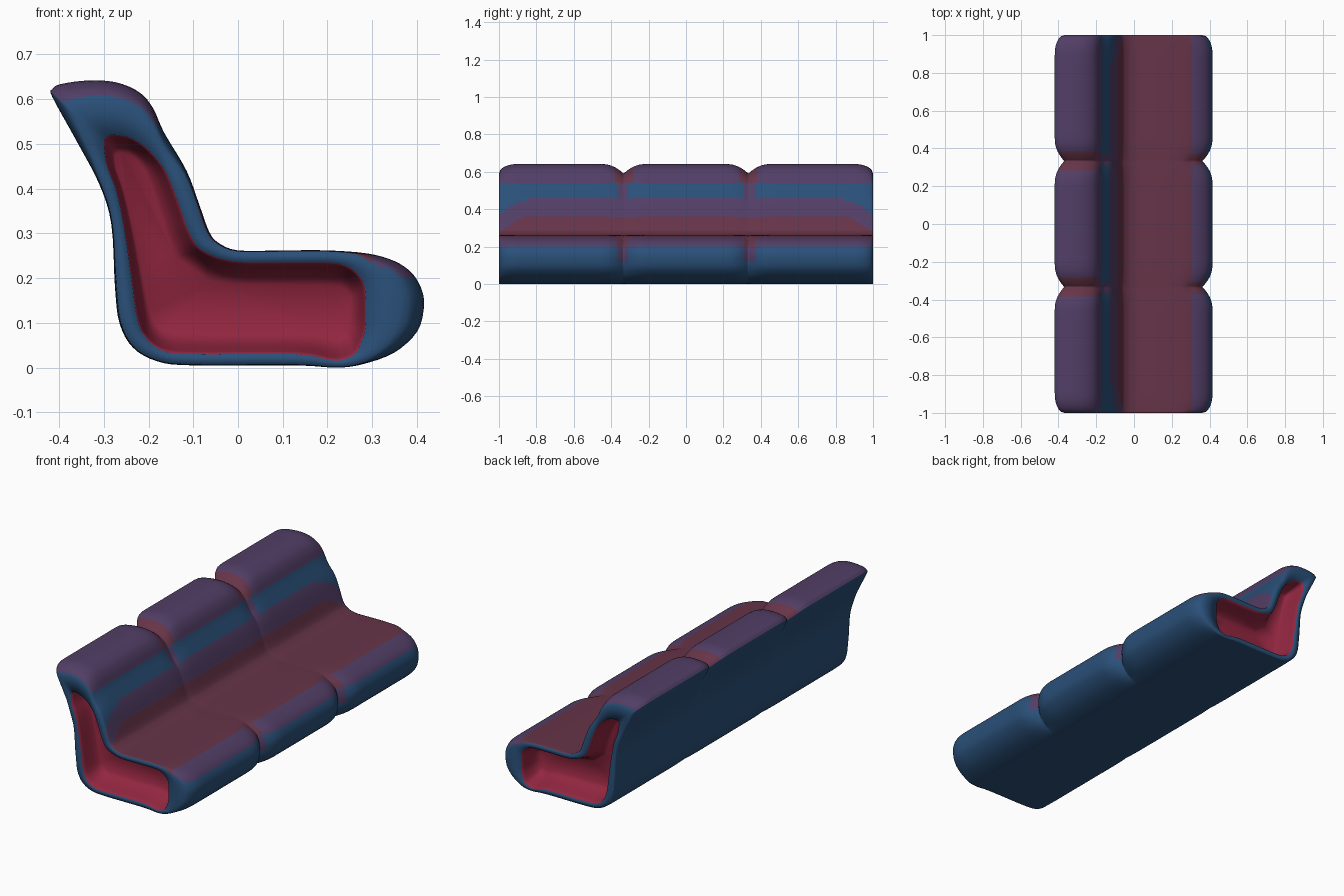
import bpy, bmesh, math
from mathutils import Vector

if "Cube" in bpy.data.objects:
    bpy.data.objects.remove(bpy.data.objects["Cube"])


def lin(v):
    v /= 255
    return v / 12.92 if v < 0.04045 else ((v + 0.055) / 1.055) ** 2.4


def material(name, r, g, b):
    m = bpy.data.materials.new(name)
    m.diffuse_color = (lin(r), lin(g), lin(b), 1)
    m.use_nodes = True
    m.node_tree.nodes["Principled BSDF"].inputs["Base Color"].default_value = m.diffuse_color
    return m


BLUE, PURPLE, MAROON, RED = range(4)
mats = [material("navy blue", 42, 80, 121), material("plum purple", 82, 62, 102),
        material("maroon", 102, 52, 72), material("crimson", 146, 38, 64)]

# Side profile: outer x, z paired with the matching point of the end recess x, z
PAIRS = [
    (-.415, .605, -.299, .495), (-.415, .622, -.297, .512), (-.395, .634, -.285, .520),
    (-.33, .642, -.265, .519), (-.27, .637, -.24, .513), (-.22, .615, -.21, .495),
    (-.19, .58, -.185, .47), (-.165, .525, -.163, .44), (-.115, .44, -.145, .40),
    (-.085, .36, -.125, .345), (-.065, .305, -.108, .30), (-.045, .28, -.08, .262),
    (0, .262, -.01, .237), (.1, .262, .1, .235), (.2, .262, .2, .235),
    (.29, .255, .24, .228), (.35, .238, .265, .212), (.39, .21, .28, .19),
    (.412, .17, .285, .16), (.415, .13, .286, .125), (.40, .08, .283, .08),
    (.35, .034, .265, .035), (.28, .008, .24, .02), (.22, 0, .21, .016),
    (.13, .005, .13, .03), (-.1, .005, -.1, .03), (-.18, .014, -.165, .037),
    (-.235, .045, -.205, .065), (-.265, .1, -.225, .11), (-.275, .18, -.238, .2),
    (-.283, .32, -.252, .3), (-.31, .41, -.27, .39), (-.36, .505, -.292, .45)]


def smooth_closed(pts, steps):
    """Catmull-Rom through a closed list of 4D points."""
    out, n = [], len(pts)
    for i in range(n):
        a, b, c, d = (Vector(pts[(i + k) % n]) for k in (-1, 0, 1, 2))
        for s in range(steps):
            t = s / steps
            out.append(0.5 * (2 * b + (c - a) * t + (2 * a - 5 * b + 4 * c - d) * t ** 2
                              + (3 * b - a - 3 * c + d) * t ** 3))
    return out


prof = smooth_closed(PAIRS, 4)
outer = [Vector((p[0], p[1])) for p in prof]
pocket = [Vector((p[2], p[3])) for p in prof]


def pinched(f):
    """Outer profile drawn in where the padding is thick (top and front)."""
    ring = []
    for o, p in zip(outer, pocket):
        t = min(1, max(0, ((o - p).length - 0.03) / 0.05))
        w = 0.08 + 0.34 * t * t * (3 - 2 * t)
        ring.append(o.lerp(p, w * f))
    return ring


SPINE = [Vector((-.25, .44)), Vector((-.17, .14)), Vector((.22, .13))]


def shrunk(k):
    """Recess outline pulled towards the middle of the L shape."""
    ring = []
    for p in pocket:
        best = None
        for a, b in zip(SPINE, SPINE[1:]):
            t = min(1, max(0, (p - a).dot(b - a) / (b - a).length_squared))
            q = a + (b - a) * t
            if best is None or (q - p).length < (best - p).length:
                best = q
        ring.append(p.lerp(best, k))
    return ring


# Stations along the length: rounded ends and two pinched seams
near = [0, .006, .014, .024, .036, .05, .068, .09, .12]
ys = set()
for e in (-1, -1 / 3, 1 / 3, 1):
    for d in near:
        for s in (-1, 1):
            if abs(e + s * d) <= 1.00001:
                ys.add(round(e + s * d, 4))
for c in (-2 / 3, 0, 2 / 3):
    for k in range(-4, 5):
        ys.add(round(c + k * 0.045, 4))
ys = sorted(ys)


def seam_dist(y):
    return abs(abs(y) - 1 / 3)


def pinch_amount(y):
    e, s = 1 - abs(y), seam_dist(y)
    u = max(0, 1 - e / 0.1)
    end = 1 - math.sqrt(max(0, 1 - u * u))
    seam = max(0, 1 - s / 0.12) ** 2.2
    return max(end, seam)


bm = bmesh.new()


def add_ring(pts, y):
    return [bm.verts.new((p.x, y, p.y)) for p in pts]


def bridge(a, b):
    n = len(a)
    return [bm.faces.new((a[i], a[(i + 1) % n], b[(i + 1) % n], b[i])) for i in range(n)]


# Padded body
rings = [add_ring(pinched(pinch_amount(y)), y) for y in ys]
body = []
for a, b in zip(rings, rings[1:]):
    body += bridge(a, b)

# Rim and dished recess on both ends
recess = []
for ring, side in ((rings[0], -1), (rings[-1], 1)):
    lip = add_ring(pocket, side)
    bridge(ring, lip)
    last = lip
    for k, depth in ((.06, .02), (.13, .05), (.22, .08), (.34, .105), (.5, .118)):
        nxt = add_ring(shrunk(k), side * (1 - depth))
        recess += bridge(last, nxt)
        last = nxt
    recess.append(bm.faces.new(last))

bmesh.ops.recalc_face_normals(bm, faces=bm.faces[:])
bm.normal_update()


def body_colour(f):
    c, n = f.calc_center_median(), f.normal
    x, y, z = c
    d = seam_dist(y)
    fade = max(0, abs(y) - 0.8) / 0.2
    if n.z > 0.35 and z > 0.54:                      # top of the backrest
        return MAROON if d < 0.045 else PURPLE
    if x > -0.2 and z > 0.2 and n.z > 0.15:          # seat and front of backrest
        if x < 0.3 and z < 0.365 - 0.09 * fade ** 2:
            return MAROON
        if x < 0.3 and z < 0.46 - 0.1 * fade ** 2:
            return PURPLE
        if n.z > 0.45 and x > 0.2:
            return MAROON if d < 0.03 else PURPLE
    if d < 0.03 and n.x > 0.2 and z > 0.12:          # seam creases
        return PURPLE
    return BLUE


for f in bm.faces:
    f.smooth = True
for f in body:
    f.material_index = body_colour(f)
for f in recess:
    f.material_index = RED

mesh = bpy.data.meshes.new("padded_sofa")
bm.to_mesh(mesh)
bm.free()
for m in mats:
    mesh.materials.append(m)
sofa = bpy.data.objects.new("padded_sofa", mesh)
bpy.context.collection.objects.link(sofa)
